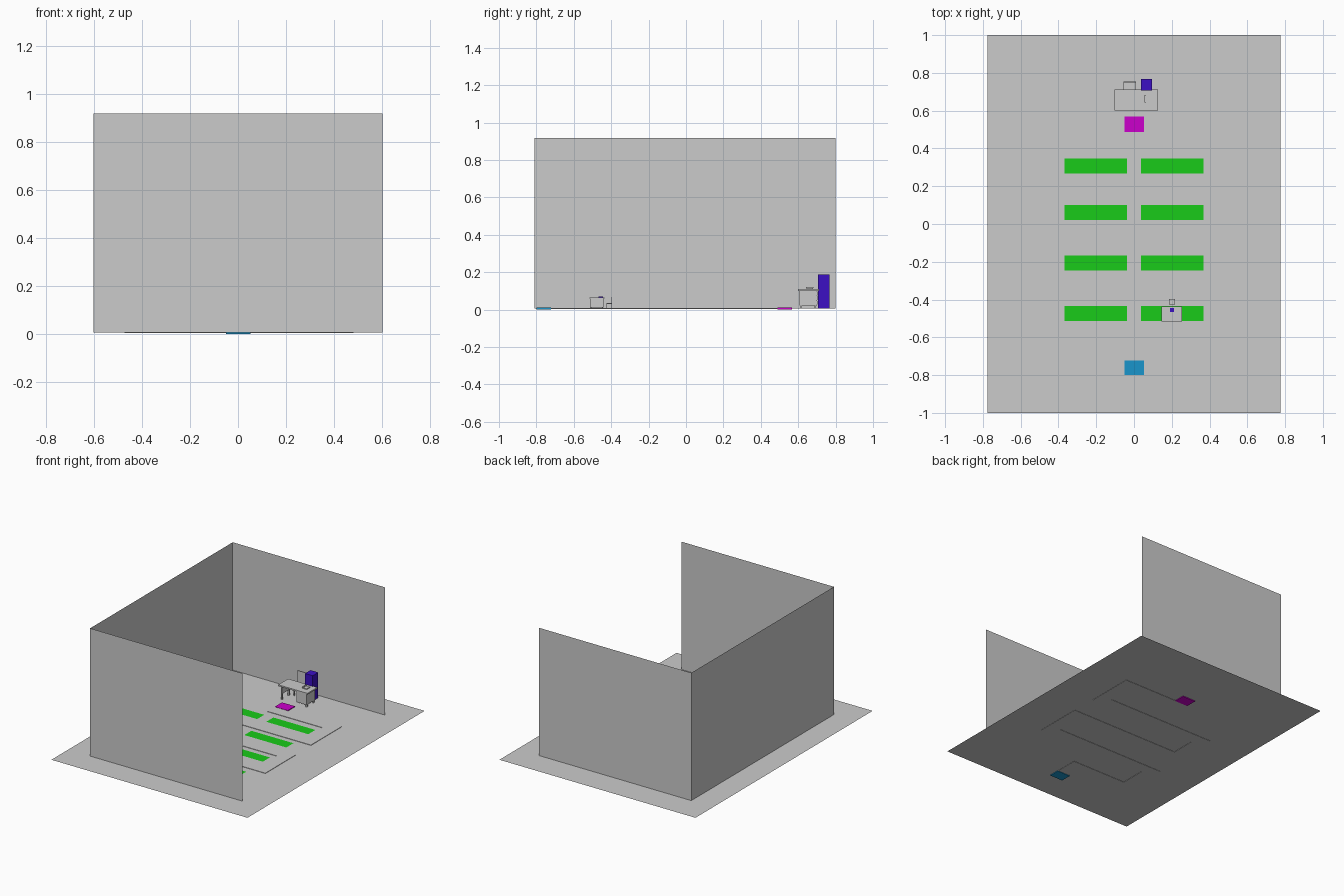
import bpy, bmesh
from mathutils import Vector

if "Cube" in bpy.data.objects:
    bpy.data.objects.remove(bpy.data.objects["Cube"])

FLOOR = 0.005


def material(name, rgb):
    m = bpy.data.materials.new(name)
    m.diffuse_color = (*rgb, 1)
    m.use_nodes = True
    m.node_tree.nodes["Principled BSDF"].inputs["Base Color"].default_value = m.diffuse_color
    return m


BLUE = material("blue", (0.01, 0.3, 0.6))
MAGENTA = material("magenta", (0.6, 0.0, 0.6))
GREEN = material("green", (0.01, 0.6, 0.01))
PURPLE = material("purple", (0.045, 0.005, 0.55))


def finish(name, bm, mat=None):
    me = bpy.data.meshes.new(name)
    bm.to_mesh(me)
    bm.free()
    ob = bpy.data.objects.new(name, me)
    bpy.context.collection.objects.link(ob)
    if mat:
        me.materials.append(mat)
    return ob


def box(name, x0, x1, y0, y1, z0, z1, mat=None):
    bm = bmesh.new()
    bmesh.ops.create_cube(bm, size=1)
    for v in bm.verts:
        v.co = ((x0 + x1) / 2 + v.co.x * (x1 - x0),
                (y0 + y1) / 2 + v.co.y * (y1 - y0),
                (z0 + z1) / 2 + v.co.z * (z1 - z0))
    return finish(name, bm, mat)


def sheet(name, pts, mat=None):
    bm = bmesh.new()
    bm.faces.new([bm.verts.new(p) for p in pts])
    return finish(name, bm, mat)


def flat(name, x0, x1, y0, y1, z, mat=None):
    return sheet(name, [(x0, y0, z), (x1, y0, z), (x1, y1, z), (x0, y1, z)], mat)


def wall(name, a, b):
    return sheet(name, [(*a, FLOOR), (*b, FLOOR), (*b, 0.918), (*a, 0.918)])


# Floor and three walls, open on the right
flat("floor", -0.775, 0.775, -1, 1, FLOOR)
wall("front_wall", (-0.602, -0.81), (0.602, -0.81))
wall("left_wall", (-0.602, 0.80), (-0.602, -0.81))
wall("back_wall", (0.602, 0.80), (-0.602, 0.80))

# Winding walkway: square-cornered ribbon along a centre line
path = [(-0.05, 0.447), (0.43, 0.447), (0.43, 0.185), (-0.427, 0.185),
        (-0.427, -0.078), (0.435, -0.078), (0.435, -0.337), (-0.427, -0.337),
        (-0.427, -0.6), (0.003, -0.6), (0.003, -0.725)]
path = [Vector(p) for p in path]
HX, HY = 0.046, 0.041


def normal(a, b):
    d = (b - a).normalized()
    return Vector((-d.y * HX, d.x * HY))


bm = bmesh.new()
pairs = []
for i, p in enumerate(path):
    off = Vector((0, 0))
    if i > 0:
        off += normal(path[i - 1], p)
    if i < len(path) - 1:
        off += normal(p, path[i + 1])
    pairs.append([bm.verts.new((*(p + s * off), 0.003)) for s in (1, -1)])
faces = [bm.faces.new((a[0], a[1], b[1], b[0])) for a, b in zip(pairs, pairs[1:])]
geo = bmesh.ops.extrude_face_region(bm, geom=faces, use_keep_orig=True)["geom"]
bmesh.ops.translate(bm, vec=(0, 0, 0.005),
                    verts=[g for g in geo if isinstance(g, bmesh.types.BMVert)])
bmesh.ops.recalc_face_normals(bm, faces=bm.faces)
finish("walkway", bm)

# Start and end pads
box("start_pad", -0.05, 0.052, -0.80, -0.723, 0, 0.01, BLUE)
box("end_pad", -0.05, 0.052, 0.488, 0.568, 0, 0.01, MAGENTA)

# Green beds in four rows of two
for r, y in enumerate((0.308, 0.06, -0.206, -0.474)):
    for side, x0, x1 in (("left", -0.368, -0.036), ("right", 0.036, 0.368)):
        flat(f"green_bed_{side}_{r + 1}", x0, x1, y - 0.04, y + 0.04, 0.009, GREEN)


def chair(prefix, x, y0, y1, half, seat, top, t):
    box(prefix + "_seat", x - half, x + half, y0, y1, seat - t, seat)
    box(prefix + "_back", x - half, x + half, y1 - t, y1, seat, top)
    for i, lx in enumerate((x - half, x + half - t)):
        for j, ly in enumerate((y0, y1 - t)):
            box(f"{prefix}_leg_{i}{j}", lx, lx + t, ly, ly + t, FLOOR, seat - t)


# Large desk with a hanging drawer pedestal and four legs
box("desk_top", -0.102, 0.128, 0.60, 0.712, 0.1, 0.11)
box("desk_drawers", 0.04, 0.118, 0.606, 0.7, 0.022, 0.1)
for i, z in enumerate((0.026, 0.051, 0.076)):
    box(f"drawer_front_{i + 1}", 0.044, 0.114, 0.7, 0.703, z, z + 0.021)
for i, x in enumerate((-0.088, 0.108)):
    for j, y in enumerate((0.61, 0.686)):
        box(f"desk_leg_{i}{j}", x, x + 0.01, y, y + 0.01, FLOOR, 0.1)
box("desk_leg_panel", -0.086, -0.08, 0.62, 0.686, 0.045, 0.1)
chair("desk_chair", -0.022, 0.705, 0.755, 0.033, 0.065, 0.168, 0.006)

# Desk telephone and tall cabinet
box("telephone_base", 0.06, 0.092, 0.645, 0.68, 0.11, 0.116)
box("telephone_handset", 0.055, 0.064, 0.642, 0.683, 0.116, 0.122)
box("cabinet", 0.036, 0.096, 0.706, 0.768, FLOOR, 0.187, PURPLE)

# Small desk with panel sides
box("small_desk_top", 0.145, 0.255, -0.515, -0.437, 0.058, 0.064)
box("small_desk_front", 0.15, 0.25, -0.512, -0.507, 0.012, 0.058)
for n, x in (("left", 0.147), ("right", 0.228)):
    box(f"small_desk_{n}_pedestal", x, x + 0.025, -0.513, -0.44, 0.012, 0.058)
    for j, y in enumerate((-0.51, -0.449)):
        box(f"small_desk_{n}_foot_{j}", x + 0.008, x + 0.016, y, y + 0.006, FLOOR, 0.012)
box("desk_box", 0.191, 0.212, -0.467, -0.445, 0.064, 0.07, PURPLE)
chair("small_chair", 0.201, -0.425, -0.396, 0.015, 0.034, 0.067, 0.003)
